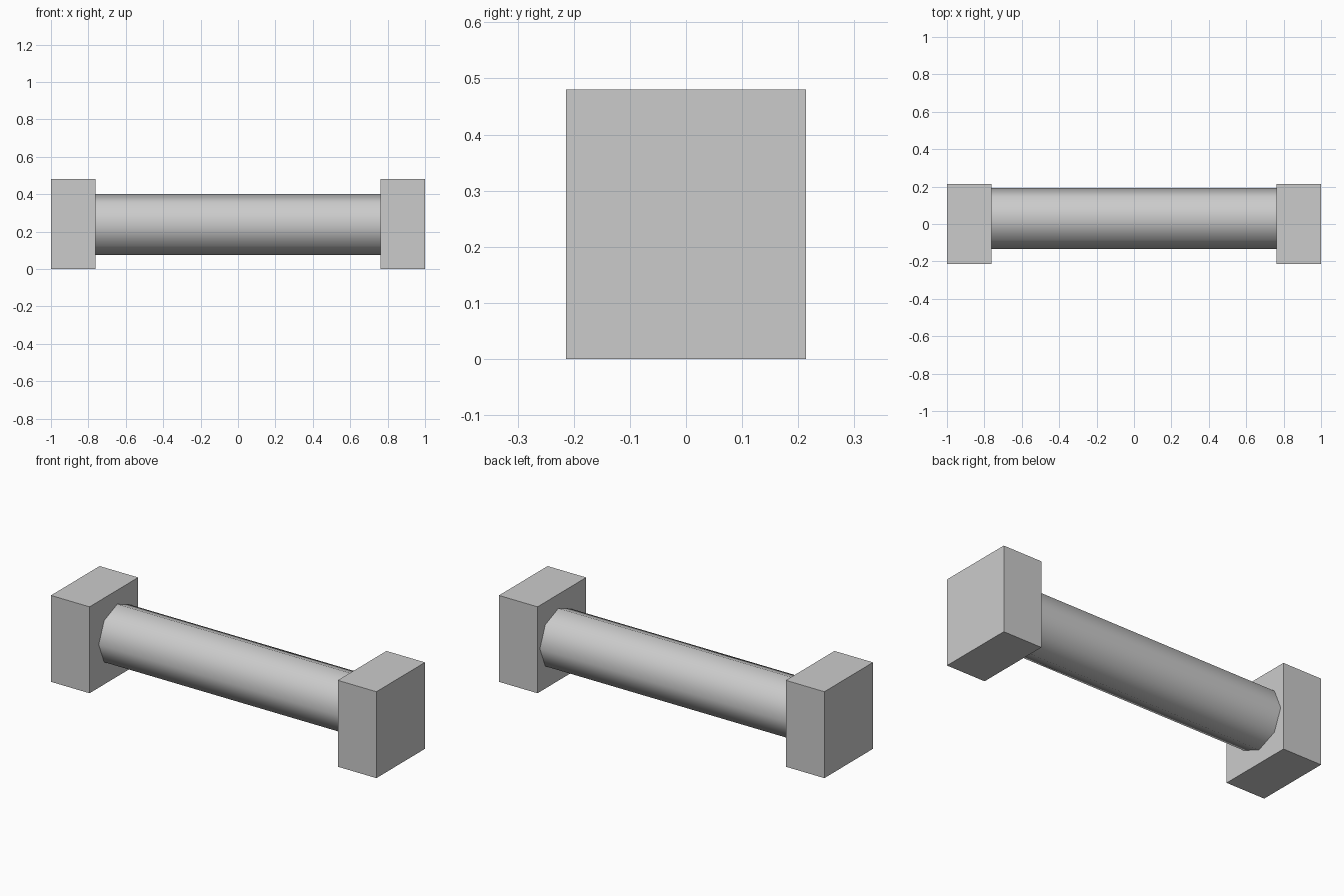
import bpy
import math

if "Cube" in bpy.data.objects:
    bpy.data.objects.remove(bpy.data.objects["Cube"], do_unlink=True)

# Single plain grey
grey = bpy.data.materials.new("light grey")
grey.use_nodes = True
colour = (0.6, 0.6, 0.6, 1)
grey.diffuse_color = colour
grey.node_tree.nodes["Principled BSDF"].inputs["Base Color"].default_value = colour

END_WIDTH, END_DEPTH, HEIGHT = 0.237, 0.427, 0.48

# Block at each end
for name, side in (("left_end_block", 1), ("right_end_block", -1)):
    bpy.ops.mesh.primitive_cube_add(size=1, location=(side * (1 - END_WIDTH / 2), 0, HEIGHT / 2))
    block = bpy.context.object
    block.name = name
    block.scale = (END_WIDTH, END_DEPTH, HEIGHT)
    bpy.ops.object.transform_apply(location=False, rotation=False, scale=True)
    block.data.materials.append(grey)

# Eight-sided bar between the blocks, set slightly towards the back
bpy.ops.mesh.primitive_cylinder_add(vertices=8, radius=0.163, depth=2 * (1 - END_WIDTH) + 0.01,
                                    location=(0, 0.03, 0.239), rotation=(0, math.pi / 2, 0))
bar = bpy.context.object
bar.name = "crossbar"
bar.data.materials.append(grey)
bpy.ops.object.shade_smooth_by_angle(angle=math.radians(60))
